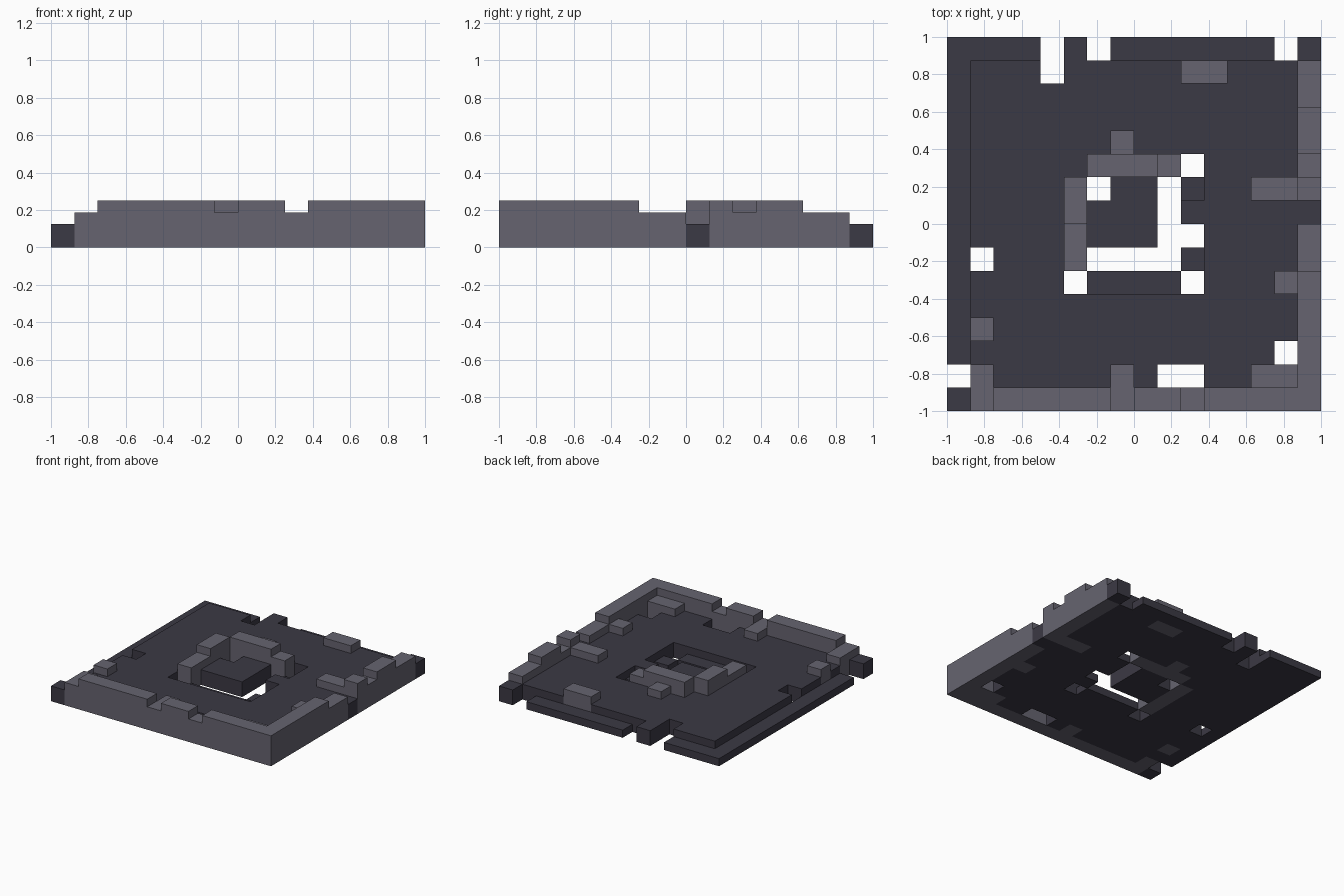
import bpy, bmesh

cube = bpy.data.objects.get("Cube")
if cube:
    bpy.data.objects.remove(cube)

CELL = 0.125   # the model is a 16 x 16 plan of square stones
STEP = 0.0625  # heights are counted in half stones


def material(name, rgb):
    m = bpy.data.materials.new(name)
    m.use_nodes = True
    m.diffuse_color = (*rgb, 1)
    bsdf = m.node_tree.nodes["Principled BSDF"]
    bsdf.inputs["Base Color"].default_value = (*rgb, 1)
    bsdf.inputs["Roughness"].default_value = 0.9
    return m


dark = material("dark stone", (0.044, 0.041, 0.058))
light = material("light stone", (0.133, 0.127, 0.162))


def cells(*rects):
    """All plan cells inside rectangles (left, front, right, back)."""
    return {(i, j) for a, b, c, d in rects for i in range(a, c) for j in range(b, d)}


def slab(name, plan, height, mat):
    """Extrude a set of plan cells from the ground to a height."""
    bm = bmesh.new()
    verts = {}

    def vert(i, j):
        if (i, j) not in verts:
            verts[i, j] = bm.verts.new((i * CELL - 1, j * CELL - 1, 0))
        return verts[i, j]

    for i, j in sorted(plan):
        bm.faces.new([vert(i, j), vert(i + 1, j), vert(i + 1, j + 1), vert(i, j + 1)])
    top = bmesh.ops.extrude_face_region(bm, geom=bm.faces[:], use_keep_orig=True)["geom"]
    for v in top:
        if isinstance(v, bmesh.types.BMVert):
            v.co.z = height * STEP
    bmesh.ops.recalc_face_normals(bm, faces=bm.faces[:])
    me = bpy.data.meshes.new(name)
    bm.to_mesh(me)
    bm.free()
    me.materials.append(mat)
    ob = bpy.data.objects.new(name, me)
    bpy.context.collection.objects.link(ob)


# Gaps broken through the floor
edge_gaps = cells((4, 14, 5, 16), (6, 15, 7, 16), (14, 15, 15, 16), (0, 1, 1, 2),
                  (1, 6, 2, 7), (14, 2, 15, 3), (9, 1, 11, 2))
moat = cells((9, 7, 10, 10), (6, 6, 10, 7), (10, 7, 11, 8), (10, 5, 11, 6),
             (5, 5, 6, 6), (6, 9, 7, 10), (10, 10, 11, 11))

# Low dark ledges
ledge = cells((0, 2, 1, 16), (0, 15, 4, 16), (7, 15, 14, 16))
sunken = cells((10, 9, 11, 10), (10, 6, 11, 7), (6, 5, 10, 6))

# Light walls at full height and worn height
front_high = cells((2, 0, 7, 1), (8, 0, 10, 1), (11, 0, 16, 1))
side_high = cells((15, 1, 16, 6), (15, 9, 16, 10), (15, 11, 16, 13))
inner_high = cells((6, 10, 9, 11), (5, 8, 6, 10))
front_worn = cells((1, 0, 2, 2), (7, 0, 8, 2), (10, 0, 11, 1))
side_worn = cells((15, 6, 16, 8), (15, 10, 16, 11), (15, 13, 16, 15))
inner_worn = cells((9, 10, 10, 11), (5, 6, 6, 8), (7, 11, 8, 12))
rubble = cells((13, 1, 15, 2), (14, 5, 15, 6), (13, 9, 15, 10),
               (10, 14, 12, 15), (1, 3, 2, 4))

# Central dark plinth, and the floor filling everything left over
plinth = cells((6, 7, 9, 9), (7, 9, 9, 10))
walls = (front_high | side_high | inner_high | front_worn | side_worn
         | inner_worn | rubble)
floor = cells((0, 0, 16, 16)) - edge_gaps - moat - ledge - sunken - walls - plinth

slab("floor", floor, 2, dark)
slab("central_plinth", plinth, 2, dark)
slab("outer_ledge", ledge, 1, dark)
slab("sunken_stones", sunken, 1, dark)
slab("front_wall", front_high, 4, light)
slab("side_wall", side_high, 4, light)
slab("inner_wall", inner_high, 4, light)
slab("front_wall_worn", front_worn, 3, light)
slab("side_wall_worn", side_worn, 3, light)
slab("inner_wall_worn", inner_worn, 3, light)
slab("rubble_blocks", rubble, 3, light)
